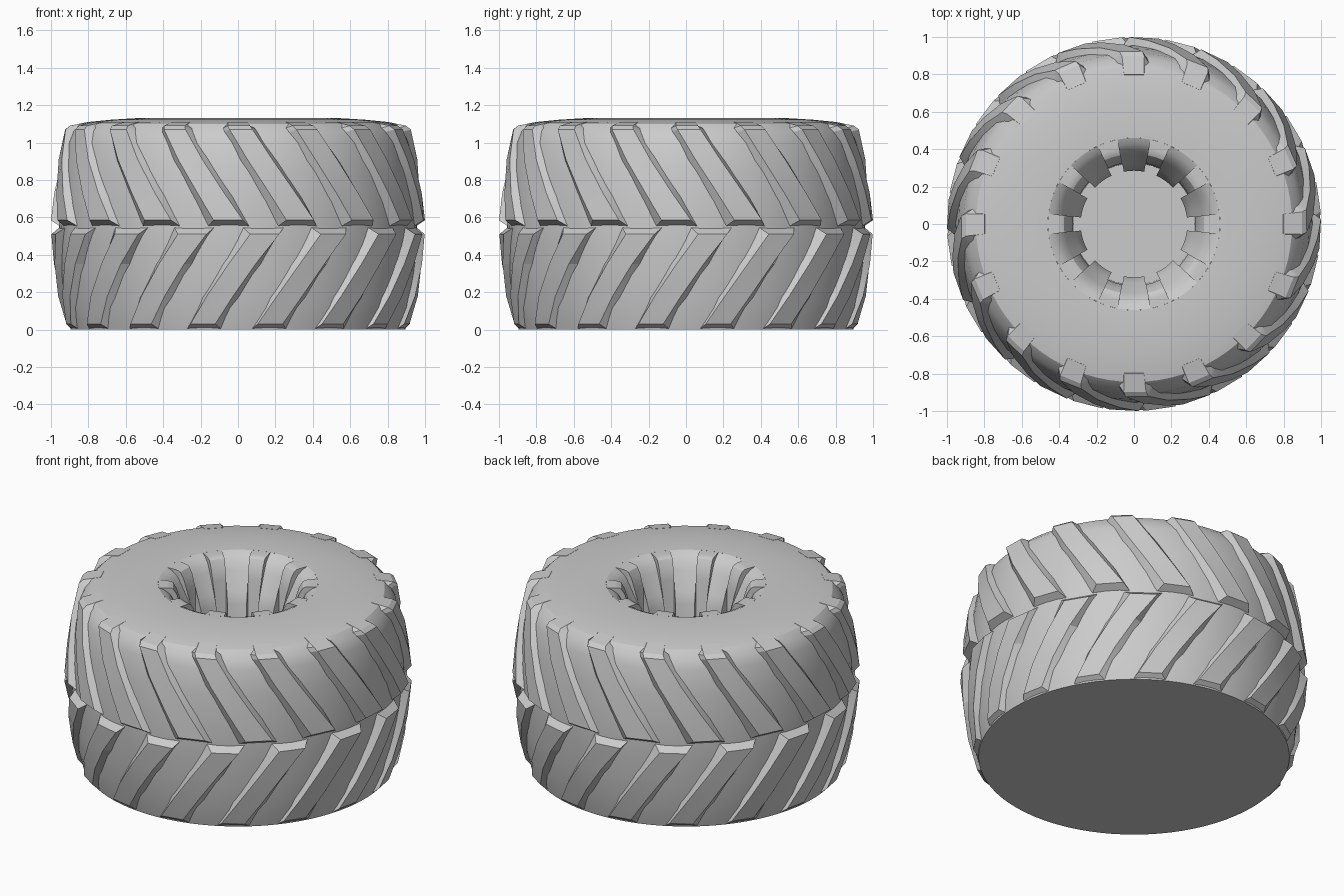
import bpy, math

if "Cube" in bpy.data.objects:
    bpy.data.objects.remove(bpy.data.objects["Cube"])

rubber = bpy.data.materials.new("grey_rubber")
rubber.diffuse_color = (0.6, 0.6, 0.6, 1)
rubber.use_nodes = True
rubber.node_tree.nodes["Principled BSDF"].inputs["Base Color"].default_value = rubber.diffuse_color


def polar(r, deg, z):
    # angle 0 points to the front (-y), increasing towards +x
    a = math.radians(deg)
    return (r * math.sin(a), -r * math.cos(a), z)


def make(name, verts, faces, smooth_deg):
    me = bpy.data.meshes.new(name)
    me.from_pydata(verts, [], faces)
    me.materials.append(rubber)
    ob = bpy.data.objects.new(name, me)
    bpy.context.collection.objects.link(ob)
    bpy.ops.object.select_all(action='DESELECT')
    ob.select_set(True)
    bpy.context.view_layer.objects.active = ob
    bpy.ops.object.mode_set(mode='EDIT')
    bpy.ops.mesh.select_all(action='SELECT')
    bpy.ops.mesh.dissolve_degenerate(threshold=1e-5)
    bpy.ops.object.mode_set(mode='OBJECT')
    bpy.ops.object.shade_smooth_by_angle(angle=math.radians(smooth_deg))
    return ob


def sweep(name, columns, smooth_deg, cap=False):
    """columns: list of (angle, profile); neighbouring profiles are bridged round the axis.
    Profiles run from the bottom/outside to the top/inside."""
    n, m = len(columns[0][1]), len(columns)
    verts = [polar(r, a, z) for a, prof in columns for r, z in prof]
    faces = []
    for c in range(m):
        d = (c + 1) % m
        faces += [(c * n + i, d * n + i, d * n + i + 1, c * n + i + 1) for i in range(n - 1)]
    if cap == "bottom":
        faces.append([c * n for c in reversed(range(m))])
    if cap == "floor":
        faces.append([c * n + n - 1 for c in range(m)])
    return make(name, verts, faces, smooth_deg)


# tyre body: flat bottom, bulging tread bed, gently domed top wall
body = [(.895, 0), (.925, .12), (.945, .3), (.955, .45), (.957, .55), (.953, .68),
        (.938, .85), (.912, 1.0), (.885, 1.06), (.845, 1.1), (.8, 1.11), (.68, 1.122),
        (.55, 1.13), (.46, 1.128)]
sweep("tyre_body", [(i * 360 / 80, body) for i in range(80)], 30, "bottom")

# hub well: ten round-topped ribs with sharp recesses between them
rib = [(.46, 1.128), (.43, 1.115), (.395, 1.085), (.37, 1.04), (.345, .99), (.315, .93),
       (.285, .86), (.285, .01)]
gap = [(.46, 1.128), (.43, 1.127), (.41, 1.126), (.39, 1.123), (.375, 1.115), (.355, 1.08),
       (.33, 1.0), (.325, .01)]
cols = []
for k in range(10):
    c = k * 36
    cols += [(c + t, rib) for t in (-11, -5.5, 0, 5.5, 11)]
    cols += [(c + t, gap) for t in (11, 18, 25)]
sweep("hub_well", cols, 30, "floor")


def lugs(name, stations, start, count=16):
    """Slanted tread bars. Each station: angle offset, base half angle, base r, base z,
    outer half angle, outer r, outer z; stations run upwards."""
    verts, faces = [], []
    for k in range(count):
        o, c0 = len(verts), start + k * 360 / count
        for da, bw, br, bz, tw, tr, tz in stations:
            c = c0 + da
            verts += [polar(br, c - bw, bz), polar(tr, c - tw, tz),
                      polar(tr, c + tw, tz), polar(br, c + bw, bz)]
        for s in range(len(stations) - 1):
            p = o + 4 * s
            faces += [(p + j, p + j + 1, p + j + 5, p + j + 4) for j in range(3)]
        q = o + 4 * (len(stations) - 1)
        faces += [(o + 3, o + 2, o + 1, o), (q, q + 1, q + 2, q + 3)]
    return make(name, verts, faces, 20)


# upper tread bars lean back as they rise and roll over onto the top wall
lugs("upper_tread_bars", [
    (0, 6.8, .95, .55, 4.5, 1.0, .585),
    (-5.5, 6.5, .945, .72, 4.2, .985, .73),
    (-12.5, 6.2, .925, .9, 4.0, .96, .91),
    (-18.5, 6.0, .88, 1.055, 3.8, .925, 1.07),
    (-19.2, 6.0, .86, 1.075, 3.8, .9, 1.09),
    (-19.5, 4.5, .79, 1.09, 3.8, .8, 1.111)], -3)

# lower tread bars mirror the slant, offset half a pitch
lugs("lower_tread_bars", [
    (-20, 6.2, .89, .001, 4.2, .925, .03),
    (-14, 6.2, .925, .17, 4.2, .962, .18),
    (-7, 6.5, .94, .35, 4.2, .985, .35),
    (0, 6.8, .95, .55, 4.5, 1.0, .51)], 8.25)
